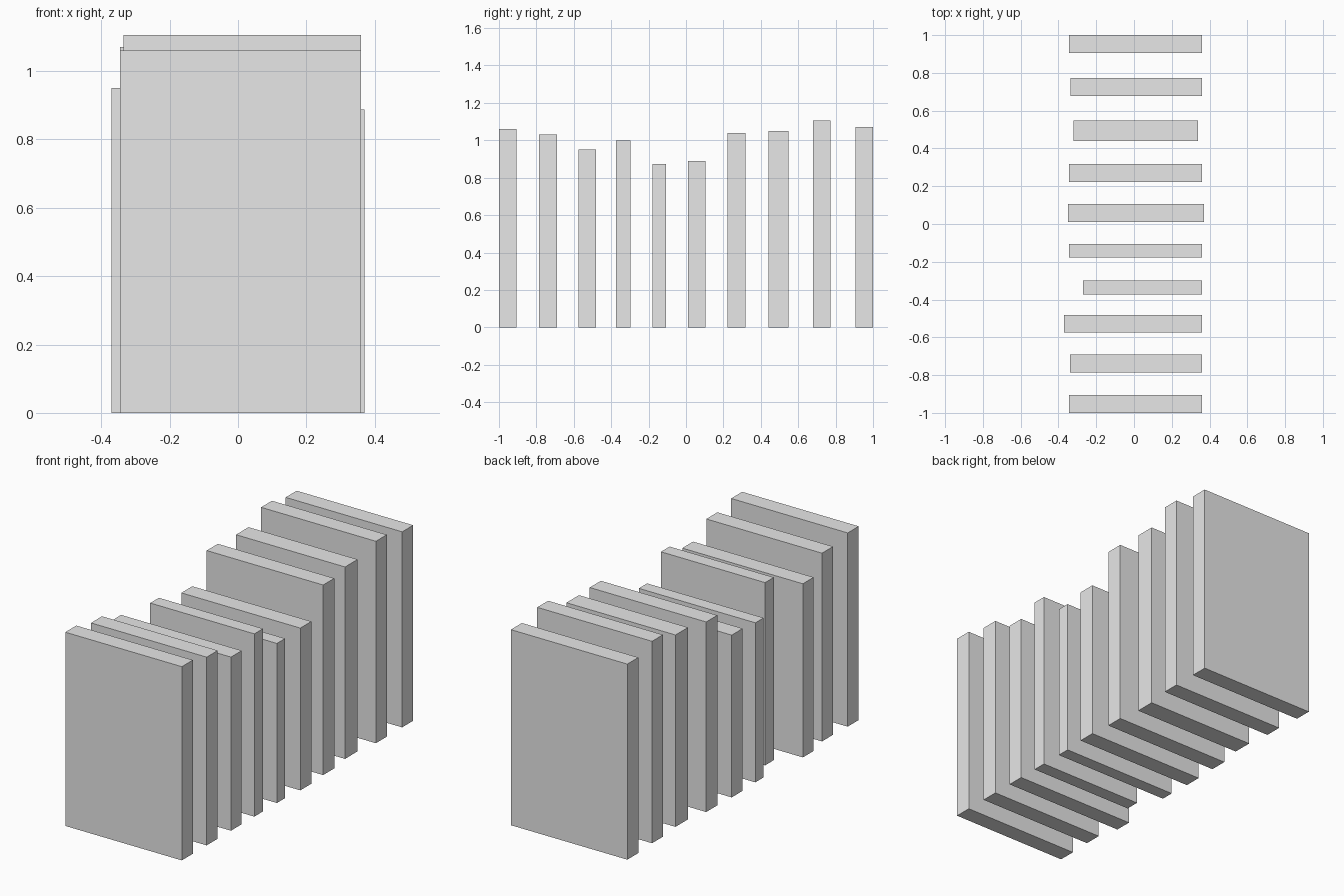
import bpy
import bmesh
from mathutils import Matrix, Vector

cube = bpy.data.objects.get("Cube")
if cube:
    bpy.data.objects.remove(cube, do_unlink=True)

# One plain grey for every slab
grey = bpy.data.materials.new("light_grey")
grey.use_nodes = True
colour = (0.8, 0.8, 0.8, 1.0)
grey.diffuse_color = colour
grey.node_tree.nodes["Principled BSDF"].inputs["Base Color"].default_value = colour


def add_slab(name, x0, x1, y0, y1, height):
    """Upright box standing on the ground between the given limits."""
    size = Vector((x1 - x0, y1 - y0, height))
    centre = Vector(((x0 + x1) / 2, (y0 + y1) / 2, height / 2))
    bm = bmesh.new()
    bmesh.ops.create_cube(bm, size=1, matrix=Matrix.Diagonal(size).to_4x4())
    mesh = bpy.data.meshes.new(name)
    bm.to_mesh(mesh)
    bm.free()
    mesh.materials.append(grey)
    slab = bpy.data.objects.new(name, mesh)
    slab.location = centre
    bpy.context.collection.objects.link(slab)


# Row of slabs from front to back: right edge, left edge, front, back, height
slabs = [
    (-0.345, 0.36, -1.0, -0.905, 1.06),
    (-0.34, 0.36, -0.785, -0.69, 1.03),
    (-0.37, 0.36, -0.575, -0.482, 0.95),
    (-0.27, 0.36, -0.373, -0.298, 1.0),
    (-0.345, 0.36, -0.178, -0.107, 0.873),
    (-0.35, 0.37, 0.01, 0.105, 0.888),
    (-0.345, 0.36, 0.222, 0.318, 1.04),
    (-0.32, 0.34, 0.44, 0.548, 1.05),
    (-0.335, 0.36, 0.678, 0.772, 1.105),
    (-0.345, 0.36, 0.905, 1.0, 1.07),
]
for number, limits in enumerate(slabs, start=1):
    add_slab(f"upright_slab_{number}", *limits)
